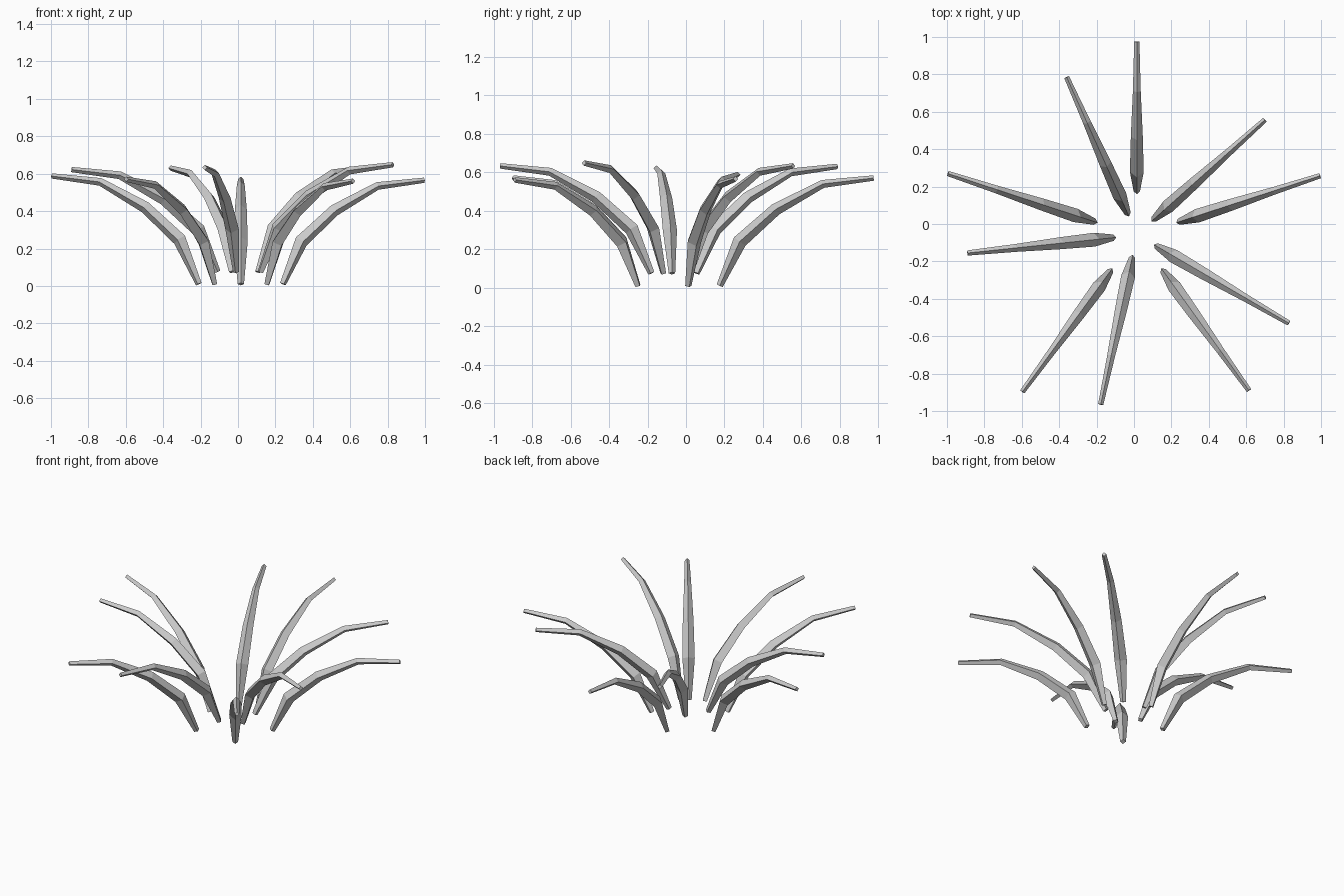
import bpy, bmesh
from mathutils import Vector

if "Cube" in bpy.data.objects:
    bpy.data.objects.remove(bpy.data.objects["Cube"])

# Leaf arc: (fraction of reach, fraction of rise, radius)
ARC = [(0, 0, 0.017), (0.13, 0.41, 0.037), (0.365, 0.71, 0.032),
       (0.67, 0.945, 0.021), (1, 1, 0.014)]
SIDES = 4

# Leaves: base x, y, z then tip x, y, z
LEAVES = [
    # outer, lower ring
    (0.015, 0.175, 0.01, 0.015, 0.975, 0.57),
    (0.24, 0.012, 0.01, 0.995, 0.258, 0.565),
    (0.155, -0.25, 0.01, 0.615, -0.89, 0.56),
    (-0.125, -0.25, 0.01, -0.597, -0.897, 0.57),
    (-0.21, 0.012, 0.01, -0.995, 0.27, 0.588),
    # inner, raised ring
    (0.105, 0.025, 0.075, 0.70, 0.557, 0.633),
    (0.12, -0.118, 0.075, 0.828, -0.53, 0.648),
    (-0.01, -0.18, 0.075, -0.178, -0.965, 0.633),
    (-0.11, -0.073, 0.075, -0.89, -0.155, 0.622),
    (-0.033, 0.055, 0.075, -0.36, 0.785, 0.63),
]


def make_leaf(name, base, tip):
    span = tip - base
    points = [base + Vector((span.x * f, span.y * f, span.z * h)) for f, h, _ in ARC]
    side = Vector((-span.y, span.x, 0)).normalized()
    bm = bmesh.new()
    rings = []
    for i, p in enumerate(points):
        before = (p - points[i - 1]).normalized() if i else Vector()
        after = (points[i + 1] - p).normalized() if i < len(points) - 1 else Vector()
        tangent = (before + after).normalized()
        up = tangent.cross(side).normalized()
        r = ARC[i][2]
        dirs = [up, side, -up, -side]
        rings.append([bm.verts.new(p + d * r) for d in dirs])
    for a, b in zip(rings, rings[1:]):
        for k in range(SIDES):
            n = (k + 1) % SIDES
            bm.faces.new((a[k], a[n], b[n], b[k]))
    bm.faces.new(rings[0])
    bm.faces.new(rings[-1])
    bmesh.ops.recalc_face_normals(bm, faces=bm.faces)
    mesh = bpy.data.meshes.new(name)
    bm.to_mesh(mesh)
    bm.free()
    bpy.context.collection.objects.link(bpy.data.objects.new(name, mesh))


for i, v in enumerate(LEAVES):
    ring = "outer" if i < 5 else "inner"
    make_leaf(f"{ring}_leaf_{i % 5 + 1}", Vector(v[:3]), Vector(v[3:]))
